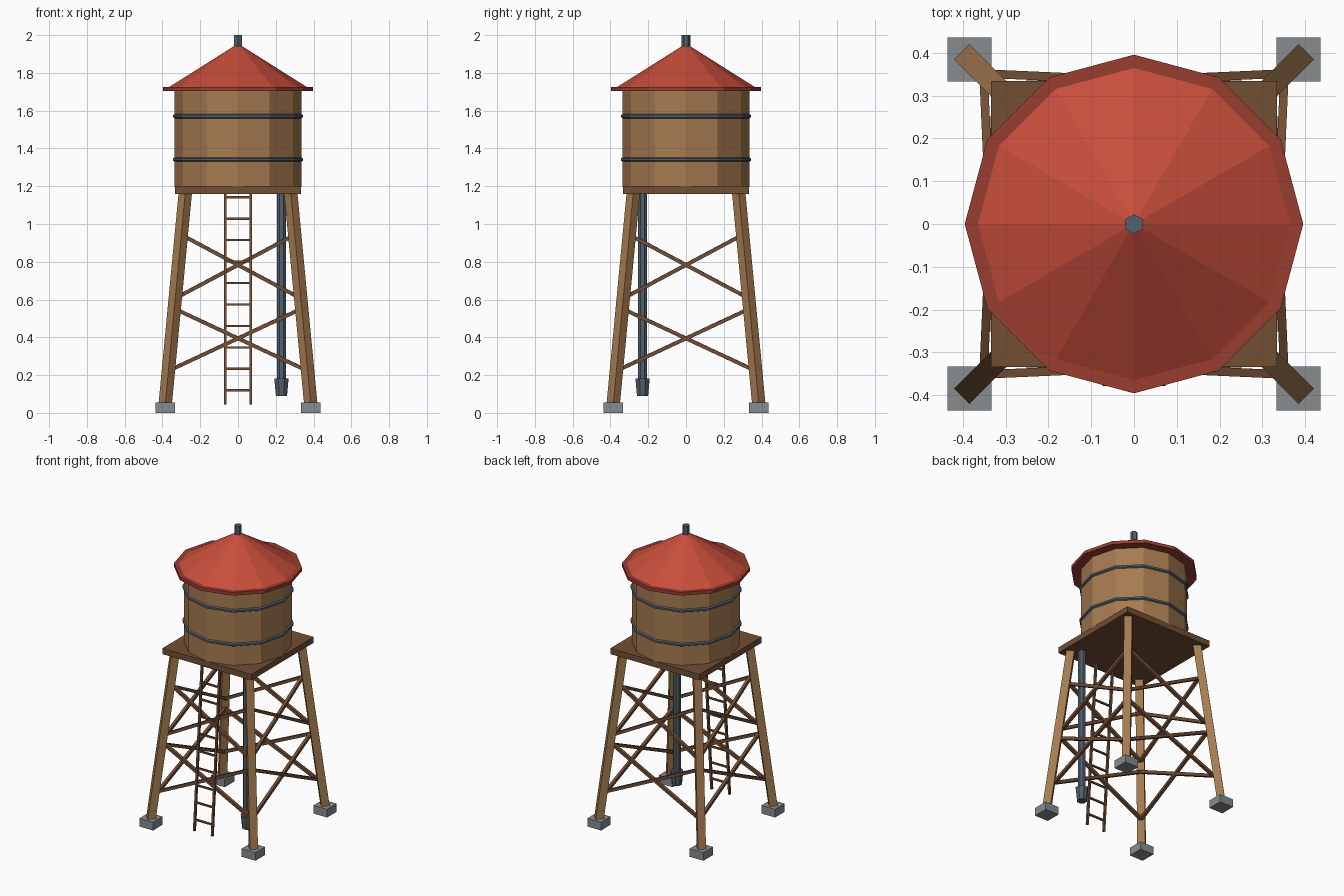
import bpy
import bmesh
from math import pi
from mathutils import Vector, Matrix

if "Cube" in bpy.data.objects:
    bpy.data.objects.remove(bpy.data.objects["Cube"], do_unlink=True)


def material(name, hex_code):
    srgb = [int(hex_code[i:i + 2], 16) / 255 for i in (0, 2, 4)]
    lin = [c / 12.92 if c <= 0.04045 else ((c + 0.055) / 1.055) ** 2.4 for c in srgb]
    mat = bpy.data.materials.new(name)
    mat.use_nodes = True
    mat.diffuse_color = (*lin, 1)
    bsdf = mat.node_tree.nodes["Principled BSDF"]
    bsdf.inputs["Base Color"].default_value = (*lin, 1)
    bsdf.inputs["Roughness"].default_value = 0.9
    return mat


LIGHT_WOOD = material("light wood", "a67b50")
DARK_WOOD = material("dark wood", "724e34")
RED = material("roof red", "c84d3b")
DARK_RED = material("rim red", "983d2f")
METAL = material("blue grey metal", "52616d")
STONE = material("footing stone", "878c90")


def finish(name, bm, mat):
    bmesh.ops.recalc_face_normals(bm, faces=bm.faces)
    mesh = bpy.data.meshes.new(name)
    bm.to_mesh(mesh)
    bm.free()
    mesh.materials.append(mat)
    obj = bpy.data.objects.new(name, mesh)
    bpy.context.collection.objects.link(obj)
    return obj


def box(name, centre, size, mat):
    bm = bmesh.new()
    bmesh.ops.create_cube(bm, size=1, matrix=Matrix.Translation(centre) @ Matrix.Diagonal((*size, 1)))
    return finish(name, bm, mat)


def cone(name, sides, r_low, r_high, z_low, z_high, mat, x=0, y=0, turn=0):
    bm = bmesh.new()
    place = Matrix.Translation((x, y, (z_low + z_high) / 2)) @ Matrix.Rotation(turn, 4, "Z")
    bmesh.ops.create_cone(bm, cap_ends=True, segments=sides, radius1=r_low, radius2=r_high,
                          depth=z_high - z_low, matrix=place)
    return finish(name, bm, mat)


def beam(name, start, end, thick, mat):
    """Square bar between two points, one pair of sides kept upright."""
    a, b = Vector(start), Vector(end)
    along = (b - a).normalized()
    side = along.cross(Vector((0, 0, 1)))
    side = side.normalized() if side.length > 1e-4 else Vector((1, 0, 0))
    up = side.cross(along)
    turn = Matrix((side, along, up)).transposed().to_4x4()
    place = Matrix.Translation((a + b) / 2) @ turn
    bm = bmesh.new()
    bmesh.ops.create_cube(bm, size=1, matrix=place @ Matrix.Diagonal((thick, (b - a).length, thick, 1)))
    return finish(name, bm, mat)


def ring(name, radius, tube, z, sides, tube_sides, mat):
    """Hoop made by spinning a small polygon around the z axis."""
    bm = bmesh.new()
    profile = bmesh.ops.create_circle(bm, segments=tube_sides, radius=tube,
                                      matrix=Matrix.Translation((radius, 0, z)) @ Matrix.Rotation(pi / 2, 4, "X"))
    bmesh.ops.spin(bm, geom=profile["verts"] + list({e for v in profile["verts"] for e in v.link_edges}),
                   axis=(0, 0, 1), cent=(0, 0, 0), angle=2 * pi, steps=sides, use_merge=True)
    bmesh.ops.remove_doubles(bm, verts=bm.verts, dist=0.0005)
    return finish(name, bm, mat)


def leg_offset(z):
    """Distance of the leg centre from each axis at a height."""
    return 0.385 - 0.095 * (z - 0.05)


# Legs and footings
corners = {"front_left": (1, -1), "back_left": (1, 1), "back_right": (-1, 1), "front_right": (-1, -1)}
for label, (sx, sy) in corners.items():
    low, high = leg_offset(0.04), leg_offset(1.17)
    beam(f"leg_{label}", (sx * low, sy * low, 0.04), (sx * high, sy * high, 1.17), 0.05, LIGHT_WOOD)
    box(f"footing_{label}", (sx * 0.385, sy * 0.385, 0.0275), (0.103, 0.103, 0.055), STONE)

# Two tiers of crossed braces on every side
ring_of_corners = list(corners.values())
for i, (ax, ay) in enumerate(ring_of_corners):
    bx, by = ring_of_corners[(i + 1) % 4]
    for tier, (z0, z1) in enumerate([(0.23, 0.545), (0.615, 0.935)]):
        low, high = leg_offset(z0) - 0.016, leg_offset(z1) - 0.016
        beam(f"brace_{i}_{tier}_rising", (ax * low, ay * low, z0), (bx * high, by * high, z1), 0.02, DARK_WOOD)
        beam(f"brace_{i}_{tier}_falling", (ax * high, ay * high, z1), (bx * low, by * low, z0), 0.02, DARK_WOOD)

# Ladder leaning along the front
foot, head = Vector((0, -0.372, 0.045)), Vector((0, -0.288, 1.17))
half = Vector((0.067, 0, 0))
for label, s in (("left", 1), ("right", -1)):
    beam(f"ladder_rail_{label}", foot + half * s, head + half * s, 0.014, DARK_WOOD)
for n in range(10):
    z = 0.12 + n * 0.1135
    centre = foot.lerp(head, (z - foot.z) / (head.z - foot.z))
    beam(f"ladder_rung_{n}", centre - half, centre + half, 0.011, DARK_WOOD)

# Platform and tank with metal hoops
box("platform", (0, 0, 1.18), (0.668, 0.668, 0.04), DARK_WOOD)
cone("tank", 12, 0.335, 0.335, 1.195, 1.705, LIGHT_WOOD)
for label, z in (("lower", 1.341), ("upper", 1.571)):
    ring(f"hoop_{label}", 0.334, 0.012, z, 12, 6, METAL)

# Roof, rim and vent
cone("roof_rim", 12, 0.396, 0.396, 1.703, 1.725, DARK_RED)
cone("roof", 12, 0.365, 0, 1.725, 1.955, RED)
cone("roof_vent", 6, 0.023, 0.023, 1.92, 2.0, METAL)

# Drain pipe with its nozzle
cone("drain_pipe", 8, 0.025, 0.025, 0.15, 1.17, METAL, 0.23, -0.23, pi / 8)
cone("drain_nozzle", 8, 0.032, 0.041, 0.09, 0.182, METAL, 0.23, -0.23, pi / 8)
